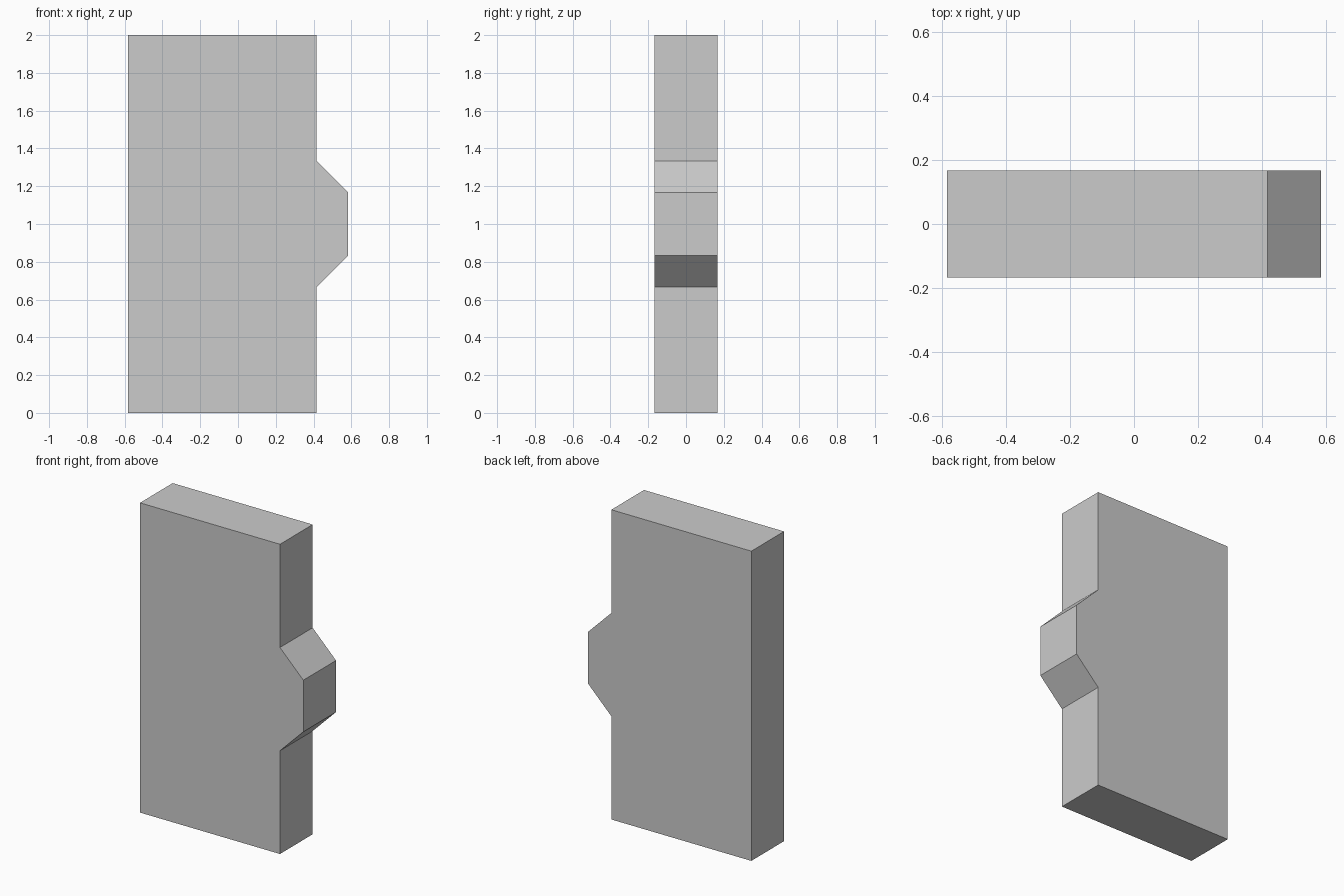
import bpy
import bmesh

if "Cube" in bpy.data.objects:
    bpy.data.objects.remove(bpy.data.objects["Cube"])

HALF_DEPTH = 1 / 6
LEFT, EDGE, TIP = -7 / 12, 5 / 12, 7 / 12

# Front outline of the slab with its chamfered side tab (x, z)
profile = [
    (LEFT, 0), (EDGE, 0),
    (EDGE, 2 / 3), (TIP, 5 / 6), (TIP, 7 / 6), (EDGE, 4 / 3),
    (EDGE, 2), (LEFT, 2),
]

# Extrude the outline from front to back
bm = bmesh.new()
front = bm.faces.new([bm.verts.new((x, -HALF_DEPTH, z)) for x, z in profile])
extruded = bmesh.ops.extrude_face_region(bm, geom=[front], use_keep_orig=True)
back_verts = [g for g in extruded["geom"] if isinstance(g, bmesh.types.BMVert)]
bmesh.ops.translate(bm, verts=back_verts, vec=(0, 2 * HALF_DEPTH, 0))
bmesh.ops.recalc_face_normals(bm, faces=bm.faces[:])

mesh = bpy.data.meshes.new("tabbed_panel")
bm.to_mesh(mesh)
bm.free()
panel = bpy.data.objects.new("tabbed_panel", mesh)
bpy.context.collection.objects.link(panel)
